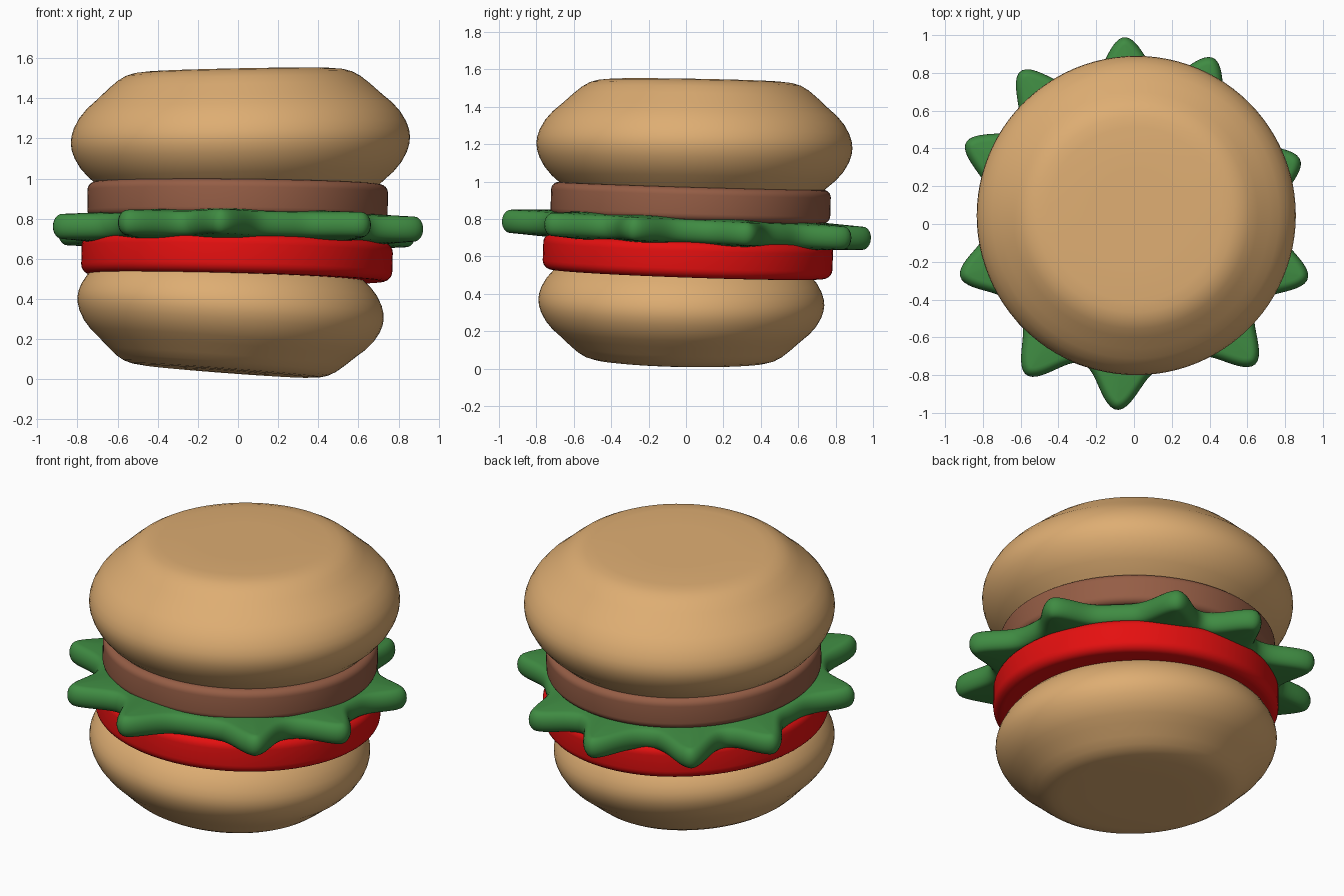
import bpy, bmesh, math

if "Cube" in bpy.data.objects:
    bpy.data.objects.remove(bpy.data.objects["Cube"])


def material(name, rgb):
    m = bpy.data.materials.new(name)
    m.diffuse_color = (*rgb, 1)
    m.use_nodes = True
    m.node_tree.nodes["Principled BSDF"].inputs["Base Color"].default_value = m.diffuse_color
    return m


def loft(name, rings, loc, slope, mat):
    """Skin closed rings from top to bottom, capping both ends with a fan.
    slope = (dz/dx, dz/dy) tilt of the layer."""
    bm = bmesh.new()
    rows = [[bm.verts.new(p) for p in ring] for ring in rings]
    n = len(rows[0])
    for a, b in zip(rows, rows[1:]):
        for i in range(n):
            j = (i + 1) % n
            bm.faces.new((a[i], b[i], b[j], a[j]))
    for row in (rows[0], rows[-1]):
        c = bm.verts.new((0, 0, row[0].co.z))
        for i in range(n):
            bm.faces.new((row[i], row[(i + 1) % n], c))
    bmesh.ops.recalc_face_normals(bm, faces=bm.faces)
    me = bpy.data.meshes.new(name)
    bm.to_mesh(me)
    bm.free()
    me.materials.append(mat)
    me.shade_smooth()
    ob = bpy.data.objects.new(name, me)
    bpy.context.collection.objects.link(ob)
    ob.location = loc
    ob.rotation_euler = (slope[1], -slope[0], 0)
    return ob


def lathe(name, half, loc, slope, mat, seg=96, scale=1.0):
    """Revolve an upper half profile mirrored about its equator."""
    prof = half + [(r, -z) for r, z in reversed(half) if z > 0]
    rings = [[(scale * r * math.cos(2 * math.pi * i / seg),
               scale * r * math.sin(2 * math.pi * i / seg), scale * z)
              for i in range(seg)] for r, z in prof]
    return loft(name, rings, loc, slope, mat)


def disc_profile(r, h, b):
    """Flat slice with a rounded rim of radius b."""
    pts = [(r - 2 * b, h)]
    for k in range(7):
        a = math.pi / 2 * (1 - k / 6)
        pts.append((r - b + b * math.cos(a), h - b + b * math.sin(a)))
    return pts


bread = material("bread", (0.73, 0.42, 0.17))
red = material("tomato_red", (0.78, 0.005, 0.005))
brown = material("meat_brown", (0.30, 0.11, 0.06))
green = material("leaf_green", (0.05, 0.26, 0.055))

# Buns: same puffy profile at two sizes
bun = [(0.25, 0.35), (0.46, 0.349), (0.52, 0.343), (0.565, 0.33), (0.605, 0.307),
       (0.65, 0.27), (0.71, 0.215), (0.76, 0.172), (0.80, 0.125), (0.828, 0.075),
       (0.841, 0.035), (0.845, 0)]
lathe("bottom_bun", bun, (-0.037, -0.025, 0.355), (-0.075, -0.022), bread, scale=0.905)
lathe("top_bun", bun, (0.012, 0.045, 1.192), (0.02, -0.018), bread)

# Tomato slice and patty
lathe("tomato_slice", disc_profile(0.775, 0.097, 0.05), (-0.005, 0.01, 0.602), (-0.025, -0.035), red)
lathe("patty", disc_profile(0.748, 0.09, 0.04), (-0.002, 0.025, 0.887), (-0.01, -0.03), brown)

# Lettuce: leaf outline with rounded points
tips = [(-0.05, 0.99), (0.42, 0.88), (0.88, 0.34), (0.92, -0.29), (0.64, -0.745),
        (-0.09, -0.985), (-0.57, -0.80), (-0.92, -0.28), (-0.89, 0.43), (-0.60, 0.81)]
polar = [(math.atan2(y, x), math.hypot(x, y)) for x, y in tips]
N = 300


def outline(t):
    r = 0.77
    for a, tip in polar:
        d = (t - a + math.pi) % (2 * math.pi) - math.pi
        r += (tip - 0.77) * math.exp(-(d / 0.15) ** 2)
    return r * math.cos(t), r * math.sin(t)


def leaf_ring(inset, z):
    pts = []
    for i in range(N):
        t = 2 * math.pi * i / N
        x, y = outline(t)
        x0, y0 = outline(t - 0.01)
        x1, y1 = outline(t + 0.01)
        tx, ty = x1 - x0, y1 - y0
        l = math.hypot(tx, ty)
        pts.append((x - inset * ty / l, y + inset * tx / l, z))
    return pts


def circle_ring(r, z):
    return [(r * math.cos(2 * math.pi * i / N), r * math.sin(2 * math.pi * i / N), z) for i in range(N)]


half = []
for k in range(7):
    a = math.pi / 2 * (1 - k / 6)
    half.append(leaf_ring(0.045 * (1 - math.cos(a)), 0.062 * math.sin(a)))
upper = [circle_ring(0.4, 0.078), circle_ring(0.68, 0.076)] + half
lower = [[(x, y, -z) for x, y, z in ring] for ring in reversed(upper[:-1])]
loft("lettuce", upper + lower, (0, 0, 0.742), (-0.008, -0.048), green)
